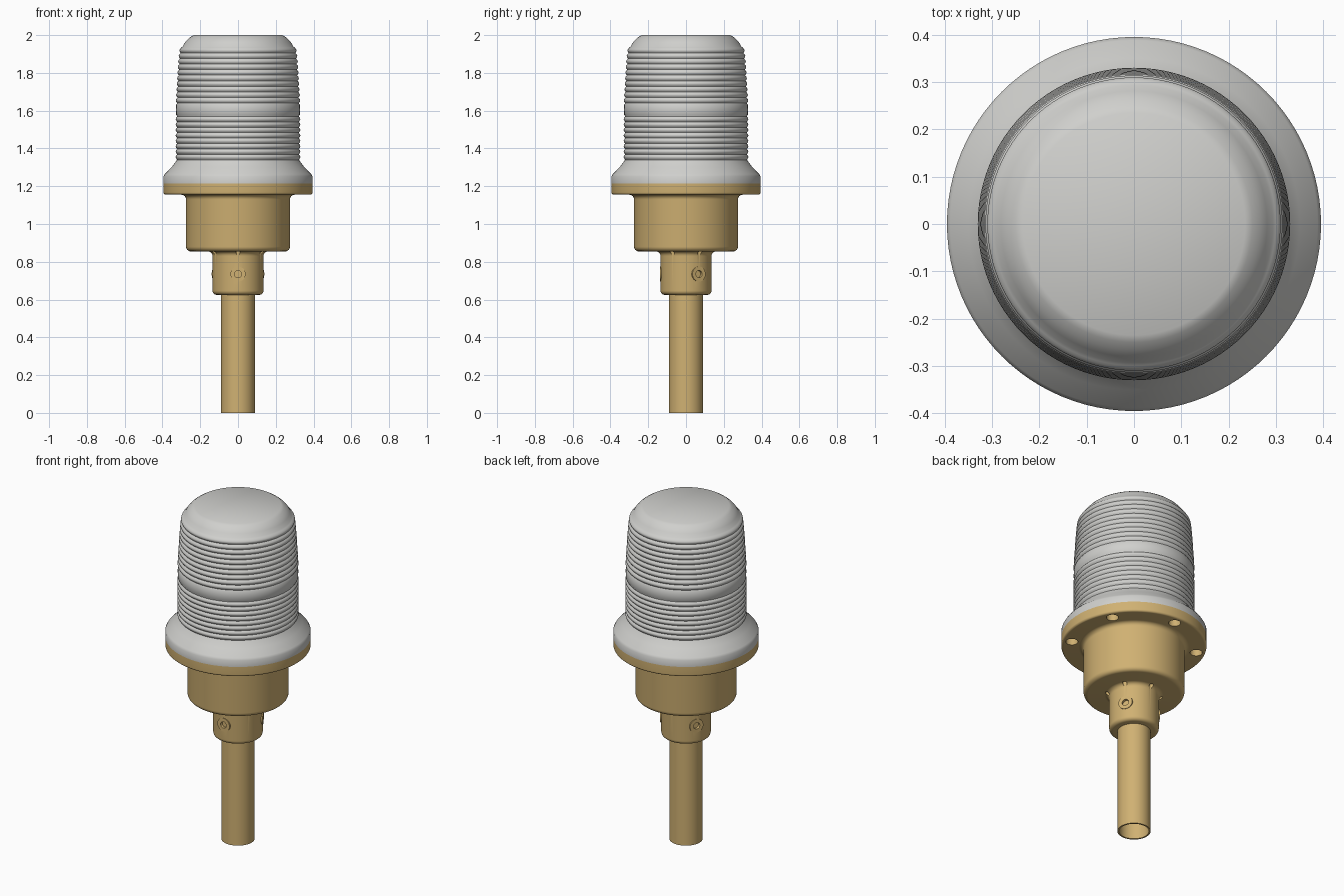
import bpy, bmesh, math
from mathutils import Matrix, Vector

cube = bpy.data.objects.get("Cube")
if cube:
    bpy.data.objects.remove(cube)


def material(name, rgb):
    m = bpy.data.materials.new(name)
    m.use_nodes = True
    m.diffuse_color = (*rgb, 1)
    m.node_tree.nodes["Principled BSDF"].inputs["Base Color"].default_value = (*rgb, 1)
    return m


GREY = material("lens grey", (0.63, 0.63, 0.61))
BRASS = material("warm brass", (0.63, 0.44, 0.17))


def make(name, bm, mat):
    bmesh.ops.recalc_face_normals(bm, faces=bm.faces)
    mesh = bpy.data.meshes.new(name)
    bm.to_mesh(mesh)
    bm.free()
    mesh.materials.append(mat)
    ob = bpy.data.objects.new(name, mesh)
    bpy.context.collection.objects.link(ob)
    return ob


def smooth(ob, degrees=35):
    bpy.ops.object.select_all(action="DESELECT")
    ob.select_set(True)
    bpy.context.view_layer.objects.active = ob
    bpy.ops.object.shade_smooth_by_angle(angle=math.radians(degrees))


def lathe(name, profile, mat, steps=96):
    """Revolve an (r, z) profile that starts and ends on the axis."""
    bm = bmesh.new()
    vs = [bm.verts.new((r, 0, z)) for r, z in profile]
    edges = [bm.edges.new(pair) for pair in zip(vs, vs[1:])]
    bmesh.ops.spin(bm, geom=vs + edges, cent=(0, 0, 0), axis=(0, 0, 1),
                   angle=math.tau, steps=steps)
    bmesh.ops.remove_doubles(bm, verts=bm.verts, dist=1e-5)
    return make(name, bm, mat)


def arc(cr, cz, rad, a0, a1, n=6):
    angles = [math.radians(a0 + (a1 - a0) * i / n) for i in range(n + 1)]
    return [(cr + rad * math.cos(a), cz + rad * math.sin(a)) for a in angles]


def cylinder(bm, radius, start, end, segments=32):
    a, b = Vector(start), Vector(end)
    turn = (b - a).to_track_quat("Z", "Y").to_matrix().to_4x4()
    bmesh.ops.create_cone(bm, cap_ends=True, segments=segments, radius1=radius,
                          radius2=radius, depth=(b - a).length,
                          matrix=Matrix.Translation((a + b) / 2) @ turn)


def polar(r, degrees, z):
    a = math.radians(degrees)
    return (r * math.cos(a), r * math.sin(a), z)


def cut(ob, bm):
    """Subtract the cutter and keep the plain result."""
    cutter = make("cutter", bm, BRASS)
    cutter.hide_render = True
    mod = ob.modifiers.new("holes", "BOOLEAN")
    mod.operation, mod.solver, mod.object = "DIFFERENCE", "EXACT", cutter
    bpy.context.view_layer.update()
    result = bpy.data.meshes.new_from_object(
        ob.evaluated_get(bpy.context.evaluated_depsgraph_get()))
    ob.modifiers.clear()
    ob.data = result
    bpy.data.objects.remove(cutter)


# Ribbed lens: domed shoulder, two groups of ribs, plain band, flared skirt
def wall(z):
    return 0.322 - 0.006 * (1.94 - z < 0.3) * ((z - 1.64) / 0.1) * (z > 1.64) \
        - 0.006 * max(0, (z - 1.85) / 0.09) ** 2


def ribs(top, bottom, count, n=6):
    pitch = (top - bottom) / count
    pts = []
    for i in range(count * n):
        z = top - pitch * i / n
        pts.append((wall(z) + 0.008 * math.sin(math.pi * (i % n) / n), z))
    return pts


lens = [(0, 2), (0.235, 2), (0.25, 1.991), (0.266, 1.978), (0.281, 1.961), (0.293, 1.94)]
lens += ribs(1.935, 1.64, 10)
lens += [(0.322, 1.64), (0.327, 1.632), (0.328, 1.605), (0.327, 1.578), (0.322, 1.57)]
lens += ribs(1.569, 1.34, 8)
lens += [(0.323, 1.34), (0.332, 1.327), (0.35, 1.303), (0.388, 1.264), (0.395, 1.252),
         (0.395, 1.214), (0, 1.214)]
smooth(lathe("ribbed_lens", lens, GREY))

# Brass housing: flange, main body and lower collar in one turned piece
housing = [(0, 1.214), (0.395, 1.214)]
housing += arc(0.383, 1.167, 0.012, 0, -90)
housing += arc(0.3, 1.13, 0.025, 90, 180)
housing += arc(0.25, 0.88, 0.025, 0, -90)
housing += arc(0.16, 0.83, 0.025, 90, 180)
housing += arc(0.113, 0.647, 0.022, 0, -90)
housing += [(0, 0.625)]
body = lathe("brass_housing", housing, BRASS)

holes = bmesh.new()
for k in range(6):
    angle = 30 + 60 * k
    # Flange bolt holes and the small drain holes around the collar top
    cylinder(holes, 0.033, polar(0.343, angle, 1.1), polar(0.343, angle, 1.2))
    cylinder(holes, 0.012, polar(0.146, angle, 0.815), polar(0.146, angle, 0.89), 16)
for angle in (30, 150, 270):
    cylinder(holes, 0.019, polar(0.115, angle, 0.735), polar(0.2, angle, 0.735), 24)
cut(body, holes)
smooth(body)

# Raised rings around the three set screw holes, with a recessed screw in each
for name, angle in (("left_rear", 30), ("right_rear", 150), ("front", 270)):
    bm = bmesh.new()
    cylinder(bm, 0.04, polar(0.11, angle, 0.735), polar(0.138, angle, 0.735))
    boss = make(name + "_screw_boss", bm, BRASS)
    holes = bmesh.new()
    cylinder(holes, 0.019, polar(0.122, angle, 0.735), polar(0.2, angle, 0.735), 24)
    cylinder(holes, 0.009, polar(0.114, angle, 0.735), polar(0.2, angle, 0.735), 6)
    cut(boss, holes)
    smooth(boss)

# Hollow stem
smooth(lathe("hollow_stem", [(0, 0.6), (0.081, 0.6), (0.081, 0), (0.09, 0),
                             (0.09, 0.64), (0, 0.64)], BRASS, 64))
